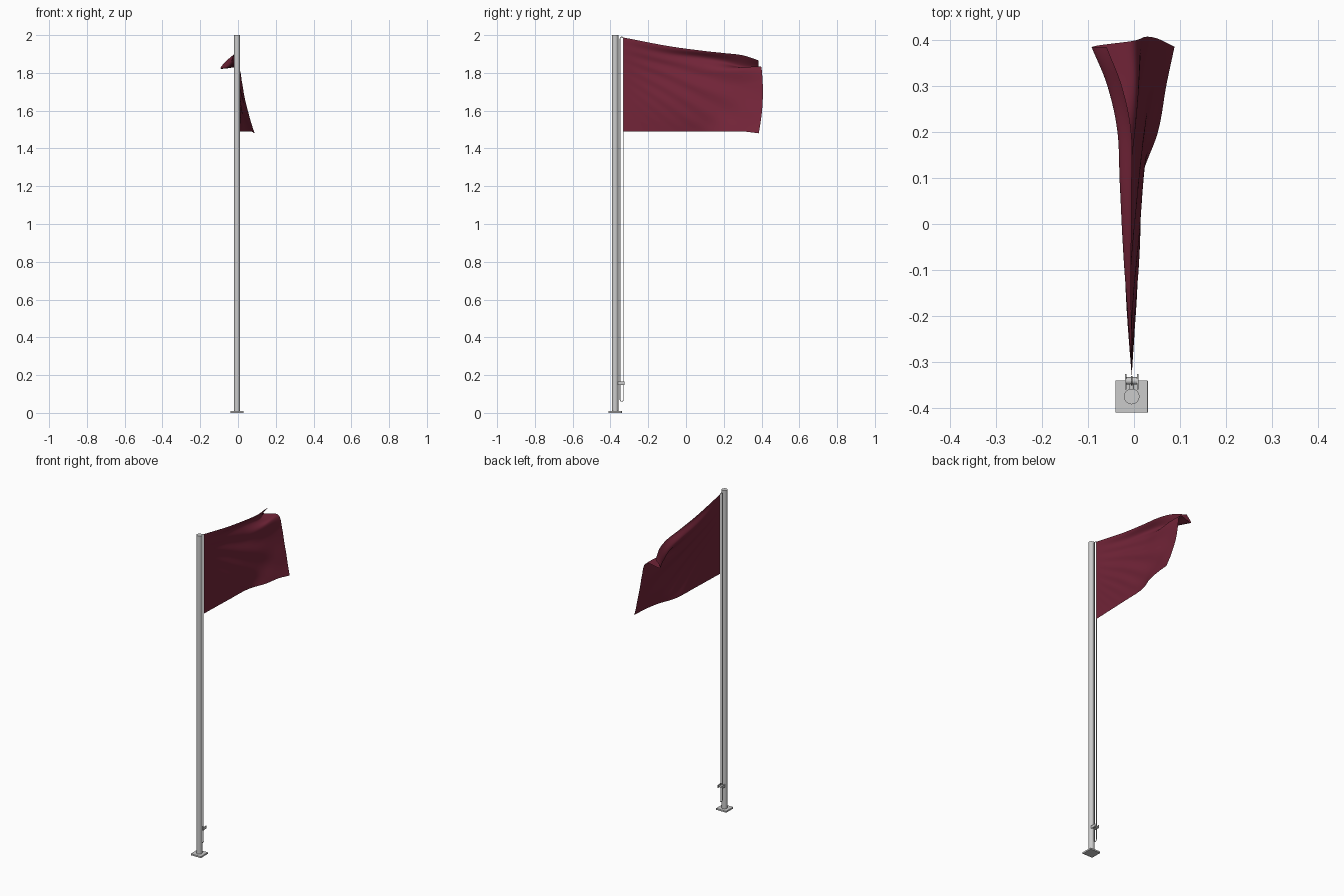
import bpy, bmesh, math
from mathutils import Vector

if "Cube" in bpy.data.objects:
    bpy.data.objects.remove(bpy.data.objects["Cube"])

PX, PY = -0.005, -0.375


def finish(ob, name, smooth=True):
    ob.name = name
    if smooth:
        bpy.context.view_layer.objects.active = ob
        ob.select_set(True)
        bpy.ops.object.shade_smooth_by_angle(angle=math.radians(40))
        ob.select_set(False)
    return ob


def box(name, loc, size, bevel=0.0):
    bpy.ops.mesh.primitive_cube_add(size=1, location=loc)
    ob = bpy.context.object
    ob.scale = size
    bpy.ops.object.transform_apply(location=False, rotation=False, scale=True)
    if bevel:
        m = ob.modifiers.new("bevel", 'BEVEL')
        m.width, m.segments = bevel, 2
    return finish(ob, name, False)


def cyl(name, loc, r, depth, rot=(0, 0, 0), n=32):
    bpy.ops.mesh.primitive_cylinder_add(vertices=n, radius=r, depth=depth,
                                        location=loc, rotation=rot)
    return finish(bpy.context.object, name)


# Pole and base plate
box("base_plate", (PX, PY, 0.005), (0.07, 0.07, 0.010), 0.001)
cyl("pole", (PX, PY, 1.003), 0.0168, 1.994, n=48)

# Cleat: stem, roller and two side prongs
cyl("cleat_stem", (PX, -0.350, 0.157), 0.005, 0.026, (math.pi / 2, 0, 0), 16)
cyl("cleat_roller", (PX, -0.341, 0.157), 0.008, 0.026, (0, math.pi / 2, 0), 20)
for s, tag in ((-1, "left"), (1, "right")):
    box("cleat_prong_" + tag, (PX + s * 0.013, -0.343, 0.157),
        (0.004, 0.034, 0.018), 0.001)

# Rope: closed loop running the height of the pole
cu = bpy.data.curves.new("rope", 'CURVE')
cu.dimensions = '3D'
cu.bevel_depth, cu.bevel_resolution = 0.002, 3
path = []
ROPE_Y, R = -0.3405, 0.0085
for i in range(13):
    a = math.pi * i / 12
    path.append((PX, ROPE_Y + R * math.cos(a), 1.982 + R * math.sin(a)))
for i in range(13):
    a = math.pi * (1 + i / 12)
    path.append((PX, ROPE_Y + R * math.cos(a), 0.070 + R * math.sin(a)))
sp = cu.splines.new('POLY')
sp.points.add(len(path) - 1)
for p, co in zip(sp.points, path):
    p.co = (*co, 1)
sp.use_cyclic_u = True
bpy.context.collection.objects.link(bpy.data.objects.new("rope", cu))

# Flag: vertical sections from bottom to top edge, (x, z) at each y station
stations = [-0.33, -0.10, 0.08, 0.20, 0.30, 0.385]
sections = [
    [(-.005, 1.49), (-.005, 1.572), (-.005, 1.655), (-.005, 1.737), (-.005, 1.82), (-.005, 1.902), (-.005, 1.987)],
    [(.003, 1.49), (.008, 1.57), (.008, 1.65), (.000, 1.73), (-.012, 1.81), (-.020, 1.88), (-.008, 1.943)],
    [(.012, 1.49), (.018, 1.56), (.015, 1.64), (.005, 1.72), (-.010, 1.80), (-.026, 1.87), (-.010, 1.918)],
    [(.052, 1.49), (.033, 1.57), (.022, 1.65), (.010, 1.73), (-.003, 1.81), (-.030, 1.855), (-.012, 1.905)],
    [(.070, 1.49), (.050, 1.57), (.030, 1.65), (.015, 1.74), (.000, 1.825), (-.052, 1.830), (-.030, 1.893)],
    [(.088, 1.48), (.062, 1.56), (.040, 1.65), (.022, 1.75), (-.005, 1.832), (-.088, 1.822), (-.060, 1.866)],
]
grid = [[Vector((x, y, z)) for x, z in sec] for y, sec in zip(stations, sections)]


def spline(pts, t):
    """Catmull-Rom through pts, t in 0..1"""
    n = len(pts) - 1
    i = min(int(t * n), n - 1)
    f = t * n - i
    b, c = pts[i], pts[i + 1]
    a = pts[i - 1] if i else 2 * b - c
    d = pts[i + 2] if i + 2 <= n else 2 * c - b
    return 0.5 * (2 * b + (c - a) * f + (2 * a - 5 * b + 4 * c - d) * f * f
                  + (3 * b - a - 3 * c + d) * f ** 3)


NU, NV = 110, 80
bm = bmesh.new()
rows = []
for i in range(NU + 1):
    u = i / NU
    sec = [spline([g[k] for g in grid], u) for k in range(7)]
    row = []
    for j in range(NV + 1):
        v = j / NV
        p = spline(sec, v)
        # bowed free edge and diagonal wrinkles fanning out from the top corner
        p.y += 0.022 * math.sin(math.pi * min(v * 1.2, 1)) * u ** 3
        ang = (1 - v) / (u + 0.25)
        amp = 0.006 * math.sin(math.pi * min(u * 0.85, 1)) * min(1, v * 1.6)
        p.x += amp * math.sin(ang * 17 + u * 3)
        row.append(bm.verts.new(p))
    rows.append(row)
for i in range(NU):
    for j in range(NV):
        bm.faces.new((rows[i][j], rows[i + 1][j], rows[i + 1][j + 1], rows[i][j + 1]))
me = bpy.data.meshes.new("flag")
bm.to_mesh(me)
bm.free()
me.polygons.foreach_set("use_smooth", [True] * len(me.polygons))
red = bpy.data.materials.new("maroon_cloth")
red.diffuse_color = (0.17, 0.018, 0.04, 1)
red.use_nodes = True
red.node_tree.nodes["Principled BSDF"].inputs["Base Color"].default_value = red.diffuse_color
me.materials.append(red)
bpy.context.collection.objects.link(bpy.data.objects.new("flag", me))
